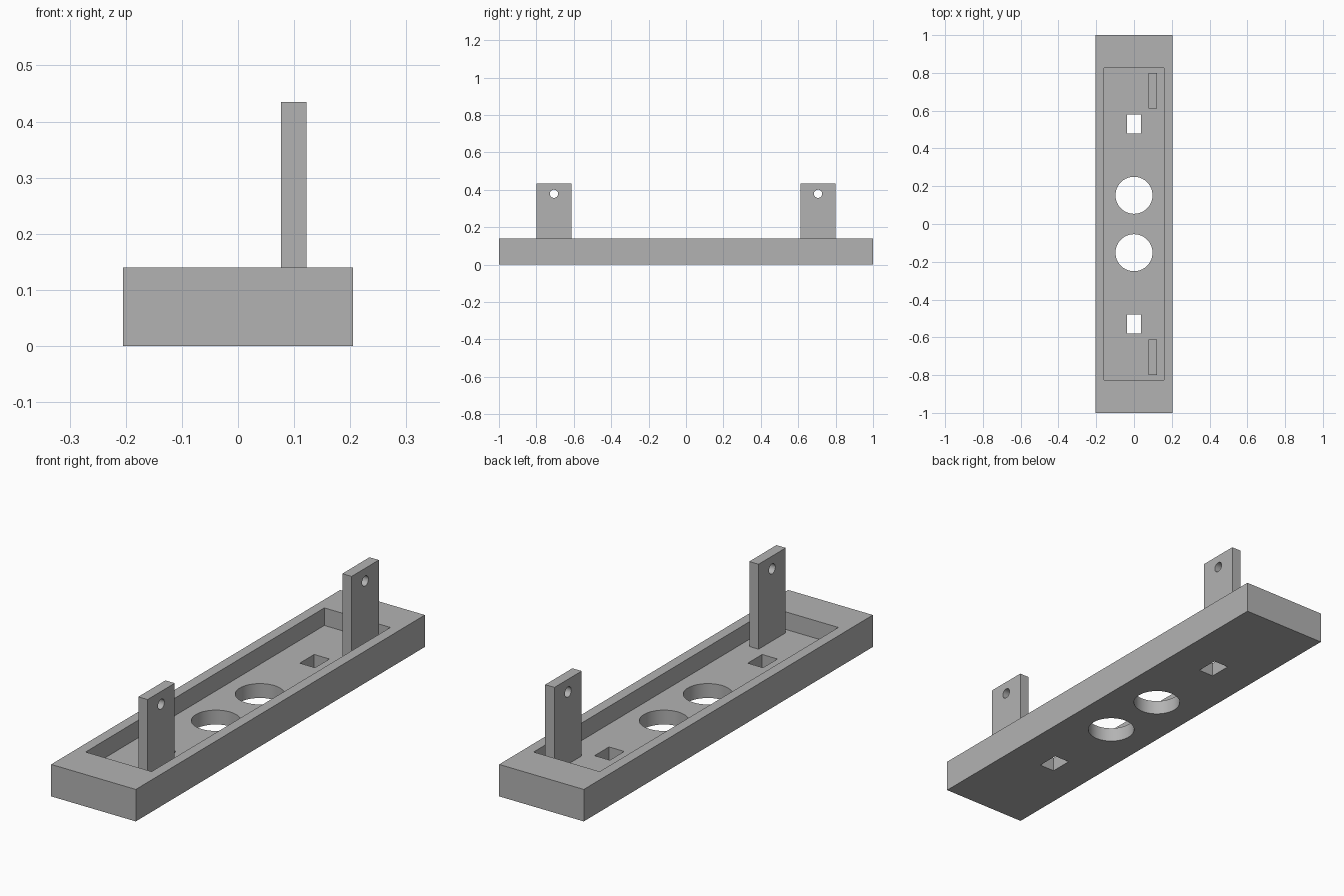
import bpy
import bmesh
from mathutils import Matrix, Vector

cube = bpy.data.objects.get("Cube")
if cube:
    bpy.data.objects.remove(cube, do_unlink=True)

LENGTH, WIDTH, HEIGHT = 2.0, 0.41, 0.14
FLOOR = 0.063
POST_TOP = 0.435

grey = bpy.data.materials.new("plain_grey")
grey.use_nodes = True
grey.diffuse_color = (0.45, 0.45, 0.45, 1)
grey.node_tree.nodes["Principled BSDF"].inputs["Base Color"].default_value = (0.45, 0.45, 0.45, 1)


def finish(name, bm):
    mesh = bpy.data.meshes.new(name)
    bm.to_mesh(mesh)
    bm.free()
    mesh.materials.append(grey)
    obj = bpy.data.objects.new(name, mesh)
    bpy.context.collection.objects.link(obj)
    return obj


def box(name, low, high):
    low, high = Vector(low), Vector(high)
    bm = bmesh.new()
    place = Matrix.Translation((low + high) / 2) @ Matrix.Diagonal((*(high - low), 1))
    bmesh.ops.create_cube(bm, size=1, matrix=place)
    return finish(name, bm)


def cylinder(name, centre, radius, depth, axis="Z"):
    bm = bmesh.new()
    turn = Matrix.Rotation(1.5707963, 4, "Y") if axis == "X" else Matrix()
    bmesh.ops.create_cone(bm, cap_ends=True, segments=64, radius1=radius, radius2=radius,
                          depth=depth, matrix=Matrix.Translation(centre) @ turn)
    return finish(name, bm)


def cut(target, cutters):
    """Subtract the cutters, apply the result and remove them."""
    for cutter in cutters:
        cutter.hide_render = True
        mod = target.modifiers.new("cut", "BOOLEAN")
        mod.operation = "DIFFERENCE"
        mod.solver = "EXACT"
        mod.object = cutter
    bpy.ops.object.select_all(action="DESELECT")
    target.select_set(True)
    bpy.context.view_layer.objects.active = target
    for mod in list(target.modifiers):
        bpy.ops.object.modifier_apply(modifier=mod.name)
    for cutter in cutters:
        bpy.data.objects.remove(cutter, do_unlink=True)
    bpy.ops.object.shade_smooth_by_angle(angle=0.6)


# Tray with a recessed floor, two round holes and two rectangular slots
tray = box("tray", (-WIDTH / 2, -LENGTH / 2, 0), (WIDTH / 2, LENGTH / 2, HEIGHT))
cutters = [box("pocket_cutter", (-0.16, -0.826, FLOOR), (0.16, 0.826, 0.3))]
for side in (-1, 1):
    cutters.append(cylinder("round_cutter", (0, side * 0.152, 0), 0.098, 0.4))
    y = side * 0.53
    cutters.append(box("slot_cutter", (-0.037, y - 0.05, -0.1), (0.037, y + 0.05, 0.2)))
cut(tray, cutters)

# Upright mounting tabs, each with a small pin hole
for name, side in (("front_tab", -1), ("back_tab", 1)):
    y = side * 0.706
    tab = box(name, (0.077, y - 0.094, FLOOR), (0.122, y + 0.094, POST_TOP))
    cut(tab, [cylinder("pin_cutter", (0.1, y, 0.379), 0.022, 0.2, "X")])
